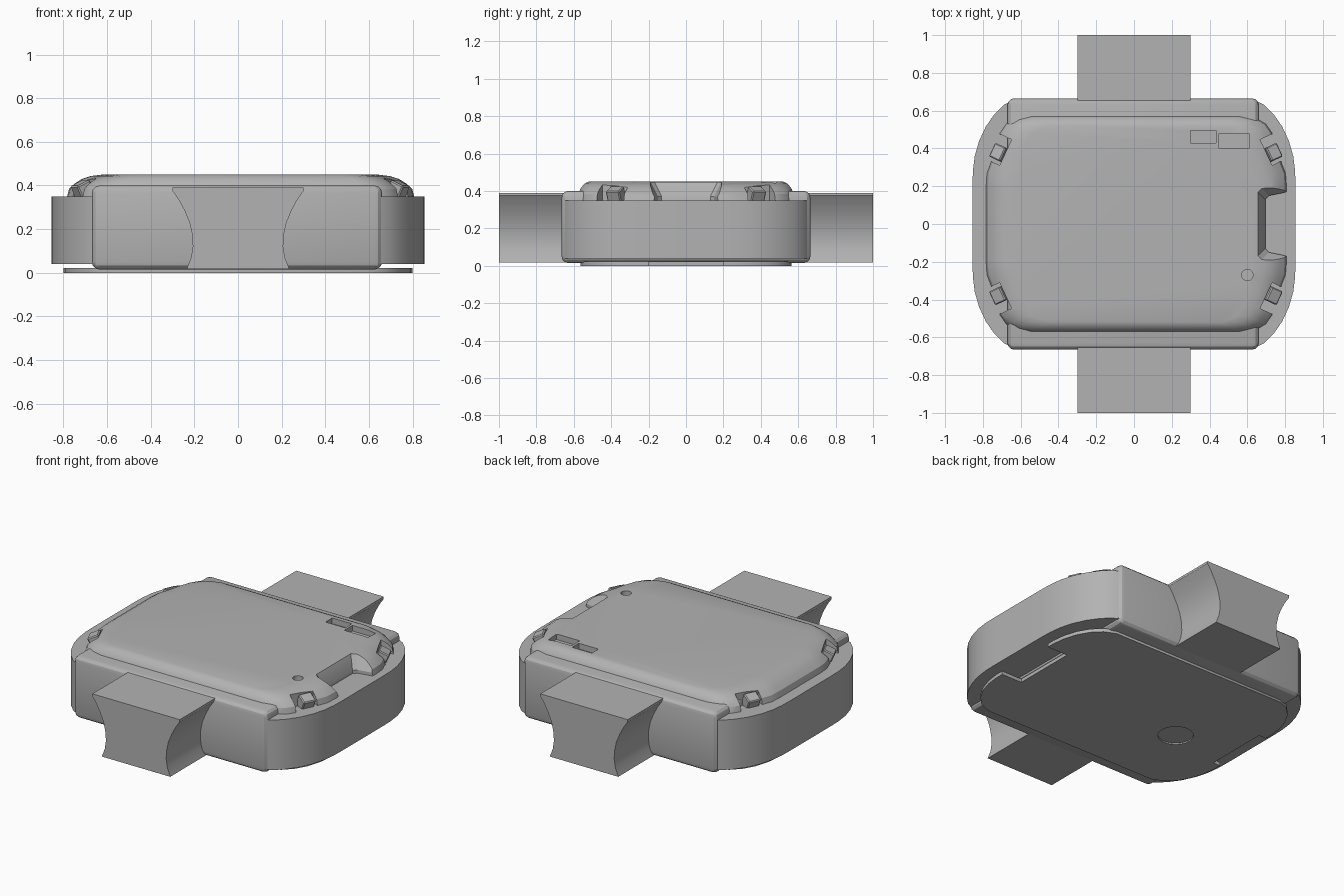
import bpy, bmesh
from math import cos, sin, pi, radians
from mathutils import Matrix

if "Cube" in bpy.data.objects:
    bpy.data.objects.remove(bpy.data.objects["Cube"], do_unlink=True)

grey = bpy.data.materials.new("plain grey")
grey.use_nodes = True
COLOUR = (0.45, 0.45, 0.45, 1)
grey.diffuse_color = COLOUR
grey.node_tree.nodes["Principled BSDF"].inputs["Base Color"].default_value = COLOUR


def shade(ob):
    bpy.ops.object.select_all(action='DESELECT')
    ob.select_set(True)
    bpy.context.view_layer.objects.active = ob
    bpy.ops.object.shade_smooth_by_angle(angle=radians(28))


def finish(bm, name):
    bmesh.ops.recalc_face_normals(bm, faces=bm.faces)
    mesh = bpy.data.meshes.new(name)
    bm.to_mesh(mesh)
    bm.free()
    mesh.materials.append(grey)
    ob = bpy.data.objects.new(name, mesh)
    bpy.context.collection.objects.link(ob)
    shade(ob)
    return ob


def loft(rings, name):
    """Skin a list of equal-length point rings and cap both ends."""
    bm = bmesh.new()
    loops = [[bm.verts.new(p) for p in ring] for ring in rings]
    n = len(loops[0])
    for a, b in zip(loops, loops[1:]):
        for i in range(n):
            j = (i + 1) % n
            bm.faces.new((a[i], a[j], b[j], b[i]))
    bm.faces.new(loops[0])
    bm.faces.new(loops[-1])
    return finish(bm, name)


def prism(points, z0, z1, name):
    return loft([[(x, y, z) for x, y in points] for z in (z0, z1)], name)


def box(x0, x1, y0, y1, z0, z1, name, bevel=0, segments=3, turn=None):
    bm = bmesh.new()
    bmesh.ops.create_cube(bm, size=1)
    for v in bm.verts:
        v.co.x *= x1 - x0
        v.co.y *= y1 - y0
        v.co.z *= z1 - z0
    if bevel:
        bmesh.ops.bevel(bm, geom=bm.edges[:], offset=bevel, segments=segments,
                        profile=0.5, affect='EDGES')
    if turn:
        bm.transform(turn)
    bm.transform(Matrix.Translation(((x0 + x1) / 2, (y0 + y1) / 2, (z0 + z1) / 2)))
    return finish(bm, name)


def circle(x, y, r, n=24):
    return [(x + r * cos(2 * pi * i / n), y + r * sin(2 * pi * i / n)) for i in range(n)]


def cut(target, cutters):
    for c in cutters:
        m = target.modifiers.new("cut", 'BOOLEAN')
        m.operation = 'DIFFERENCE'
        m.solver = 'EXACT'
        m.object = c
        bpy.context.view_layer.objects.active = target
        bpy.ops.object.modifier_apply(modifier=m.name)
        bpy.data.objects.remove(c, do_unlink=True)
    shade(target)


def four_way(quarter):
    """Complete a +x +y quarter outline, given from the x axis to the y axis."""
    half = quarter + [(-x, y) for x, y in reversed(quarter)]
    return half + [(-x, -y) for x, y in half]


# Main body with rounded edges
box(-.67, .66, -.665, .665, .015, .4, "body", .035)

# Curved side bumpers
curve = [(.855, .2), (.853, .28), (.843, .36), (.82, .44), (.785, .515),
         (.74, .58), (.69, .63), (.64, .655)]
for side, label in ((1, "left"), (-1, "right")):
    outline = curve + [(x, -y) for x, y in reversed(curve)]
    prism([(side * x, y) for x, y in outline], .04, .35, label + "_bumper")

# Strap lugs with concave sides
edge = [(.3, .39), (.3, .375), (.272, .335), (.245, .285), (.222, .23),
        (.209, .17), (.207, .12), (.215, .07), (.235, .018)]
section = edge + [(-x, z) for x, z in reversed(edge)]
for side, label in ((-1, "front"), (1, "back")):
    loft([[(x, side * y, z) for x, z in section] for y in (.62, 1)], label + "_strap_lug")

# Domed top cover
cover_edge = [(.81, .2), (.805, .27), (.785, .32), (.765, .4), (.735, .48),
              (.70, .53), (.65, .56), (.58, .577)]
steps = [(.34, 1, 1), (.385, .985, .995), (.41, .95, .98), (.43, .91, .955),
         (.443, .86, .93), (.45, .79, .9)]
cover = loft([[(x * sx * (1 if x > 0 else .97), y * sy, z) for x, y in four_way(cover_edge)]
              for z, sx, sy in steps], "top_cover")

# Cover cut-outs: side notch, two windows, a hole and corner pockets
notch_edge = [(.9, .2), (.79, .165), (.715, .15), (.695, .13)]
notch_loop = notch_edge + [(x, -y) for x, y in reversed(notch_edge)]
notch = loft([[(x - d, y + (d if y > 0 else -d), z) for x, y in notch_loop]
              for z, d in ((.3, 0), (.37, 0), (.47, .05))], "notch_cutter")
cutters = [notch,
           box(.3, .435, .43, .495, .415, .5, "window_cutter"),
           box(.45, .61, .40, .48, .415, .5, "window_cutter"),
           prism(circle(.6, -.27, .03), .415, .5, "hole_cutter")]
corners = [(sx, sy) for sx in (1, -1) for sy in (1, -1)]
for sx, sy in corners:
    turn = Matrix.Rotation(radians(25) * sx * sy, 4, 'Z')
    cx = sx * (.745 if sx > 0 else .725)
    cutters.append(box(cx - .05, cx + .05, sy * .4 - .075, sy * .4 + .075,
                       .3, .5, "pocket_cutter", turn=turn))
cut(cover, cutters)

# Corner tabs seated in the pockets
for sx, sy in corners:
    turn = Matrix.Rotation(radians(25) * sx * sy, 4, 'Z') @ \
        Matrix.Rotation(radians(25) * sx, 4, 'Y')
    cx = sx * (.73 if sx > 0 else .71)
    name = ("back" if sy > 0 else "front") + ("_left" if sx > 0 else "_right") + "_tab"
    box(cx - .035, cx + .035, sy * .375 - .04, sy * .375 + .04,
        .34, .415, name, .006, 1, turn)

# Base plate with latch notches and a round recess
plate_edge = [(.8, .25), (.79, .33), (.765, .41), (.725, .48), (.67, .535), (.6, .565)]
plate = prism(four_way(plate_edge), 0, .022, "base_plate")
cut(plate, [box(.66, .9, -.2, .2, -.1, .1, "latch_cutter"),
            box(-.9, -.75, -.2, .2, -.1, .1, "latch_cutter"),
            prism(circle(-.39, -.1, .1, 32), -.1, .008, "recess_cutter")])
